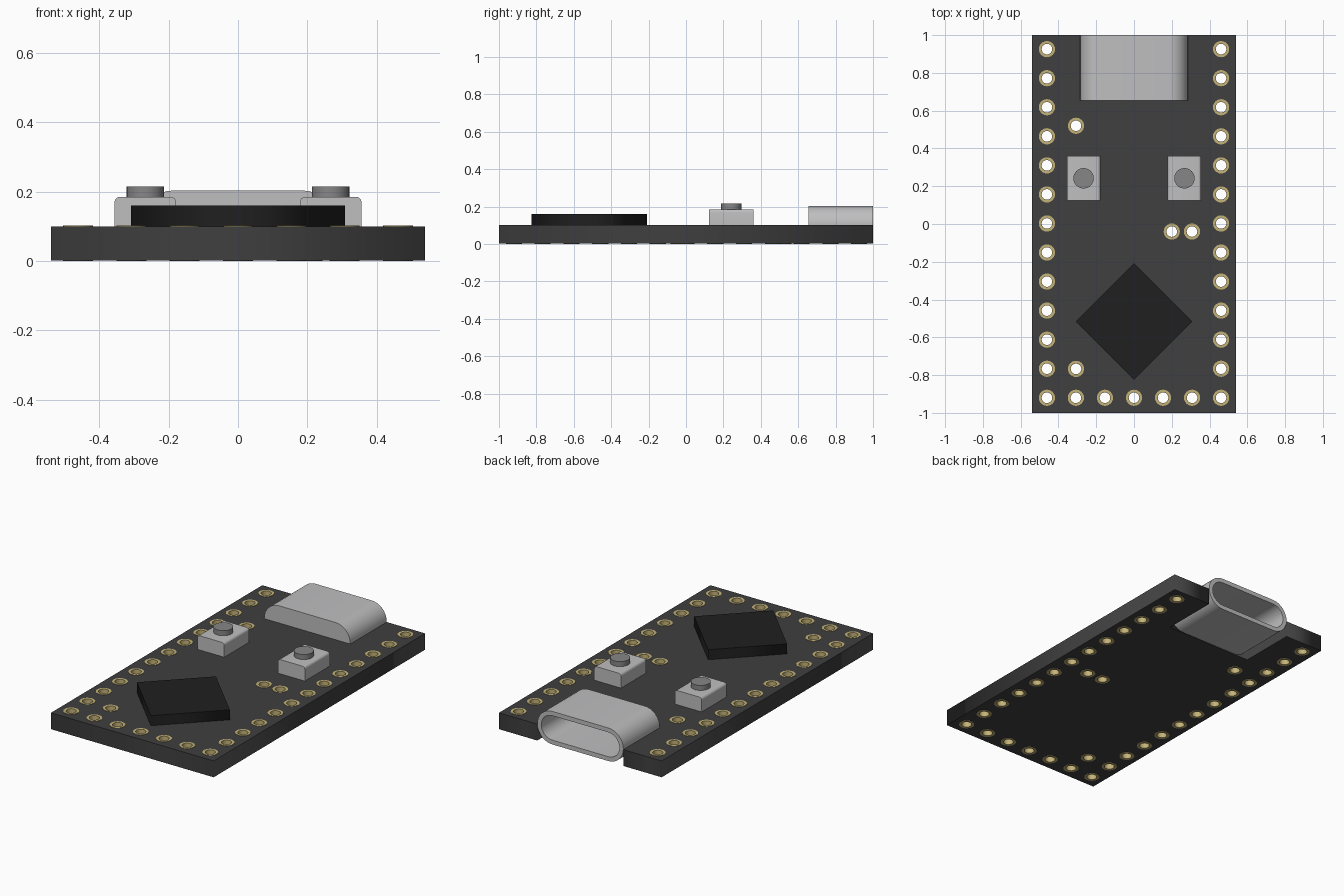
import bpy, bmesh, math
from mathutils import Matrix, Vector

if "Cube" in bpy.data.objects:
    bpy.data.objects.remove(bpy.data.objects["Cube"])


def material(name, rgb):
    m = bpy.data.materials.new(name)
    m.diffuse_color = (*rgb, 1)
    m.use_nodes = True
    m.node_tree.nodes["Principled BSDF"].inputs["Base Color"].default_value = m.diffuse_color
    return m


BOARD = material("board charcoal", (0.05, 0.05, 0.05))
CHIP = material("chip black", (0.014, 0.014, 0.014))
SILVER = material("light silver", (0.52, 0.52, 0.53))
CAP = material("button grey", (0.24, 0.24, 0.24))
GOLD = material("pad gold", (0.55, 0.45, 0.19))

TOP = 0.10


def finish(name, mesh, mat, smooth=False):
    mesh.materials.clear()
    mesh.materials.append(mat)
    ob = bpy.data.objects.new(name, mesh)
    bpy.context.scene.collection.objects.link(ob)
    if smooth:
        bpy.ops.object.select_all(action='DESELECT')
        ob.select_set(True)
        bpy.context.view_layer.objects.active = ob
        bpy.ops.object.shade_smooth_by_angle(angle=math.radians(35))
    return ob


def from_bmesh(name, bm, mat, smooth=False):
    bmesh.ops.recalc_face_normals(bm, faces=bm.faces)
    mesh = bpy.data.meshes.new(name)
    bm.to_mesh(mesh)
    bm.free()
    return finish(name, mesh, mat, smooth)


def circle(cx, cy, r, n=24):
    return [(cx + r * math.cos(2 * math.pi * i / n),
             cy + r * math.sin(2 * math.pi * i / n)) for i in range(n)]


def plate(name, loops, z0, z1, mat, smooth=False):
    """Extrude closed outlines; inner outlines become holes."""
    cu = bpy.data.curves.new(name, 'CURVE')
    cu.dimensions = '2D'
    cu.fill_mode = 'BOTH'
    cu.extrude = (z1 - z0) / 2
    for pts in loops:
        sp = cu.splines.new('POLY')
        sp.points.add(len(pts) - 1)
        for p, (x, y) in zip(sp.points, pts):
            p.co = (x, y, 0, 1)
        sp.use_cyclic_u = True
    tmp = bpy.data.objects.new("outline", cu)
    bpy.context.scene.collection.objects.link(tmp)
    bpy.context.view_layer.update()
    dg = bpy.context.evaluated_depsgraph_get()
    mesh = bpy.data.meshes.new_from_object(tmp.evaluated_get(dg))
    bpy.data.objects.remove(tmp)
    bm = bmesh.new()
    bm.from_mesh(mesh)
    bmesh.ops.remove_doubles(bm, verts=bm.verts, dist=1e-5)
    bmesh.ops.translate(bm, verts=bm.verts, vec=(0, 0, (z0 + z1) / 2))
    return from_bmesh(name, bm, mat, smooth)


# Pin positions: two long rows, the front row and four loose pins
PITCH = 0.1538
pins = [(s * 0.461, -0.92 + i * PITCH) for s in (-1, 1) for i in range(13)]
pins += [(i * PITCH, -0.92) for i in range(-2, 3)]
pins += [(-0.307, 0.52), (-0.307, -0.767), (0.2, -0.04), (0.307, -0.04)]

# Circuit board with a notch for the socket and all pin holes
W, N, NY = 0.539, 0.285, 0.655
outline = [(-W, -1), (W, -1), (W, 1), (N, 1), (N, NY), (-N, NY), (-N, 1), (-W, 1)]
plate("circuit_board", [outline] + [circle(x, y, 0.043) for x, y in pins],
      0.002, TOP, BOARD)

# Gold tubes lining the holes
rings = [circle(x, y, r) for x, y in pins for r in (0.043, 0.028)]
plate("pin_pads", rings, 0.0, TOP + 0.002, GOLD, True)

# Main chip, turned 45 degrees
plate("main_chip", [[(0.308, -0.517), (0, -0.209), (-0.308, -0.517), (0, -0.825)]],
      TOP, 0.16, CHIP)

# Socket shell: stadium profile, closed inside end, hollow outer end
R, ZC, SEG = 0.099, 0.104, 16


def stadium(r):
    pts = []
    for side, start in ((1, -90), (-1, 90)):
        for i in range(SEG + 1):
            a = math.radians(start + 180 * i / SEG)
            pts.append((side * (N - R) + r * math.cos(a), ZC + r * math.sin(a)))
    return pts


bm = bmesh.new()
rows = [[bm.verts.new((x, y, z)) for x, z in stadium(r)]
        for r, y in ((R, NY), (R, 1), (R - 0.026, 1), (R - 0.026, NY + 0.03))]
for a, b in zip(rows, rows[1:]):
    for i in range(len(a)):
        j = (i + 1) % len(a)
        bm.faces.new((a[i], a[j], b[j], b[i]))
bm.faces.new(rows[0])
bm.faces.new(rows[-1])
from_bmesh("socket_shell", bm, SILVER, True)

# Two push buttons: body rounded along its upper side edges, round cap
for side, label in ((-1, "left"), (1, "right")):
    c = Vector((side * 0.267, 0.242, 0))
    bm = bmesh.new()
    size = Matrix.Diagonal((0.178, 0.236, 0.085, 1))
    bmesh.ops.create_cube(bm, size=1, matrix=Matrix.Translation(
        c + Vector((0, 0, TOP + 0.0425))) @ size)
    edges = [e for e in bm.edges if all(v.co.z > 0.15 for v in e.verts)
             and abs(e.verts[0].co.y - e.verts[1].co.y) > 0.1]
    bmesh.ops.bevel(bm, geom=edges, offset=0.016, segments=4, profile=0.5,
                    affect='EDGES')
    from_bmesh(label + "_button_body", bm, SILVER, True)
    plate(label + "_button_cap", [circle(c.x, c.y, 0.054, 32)], 0.18, 0.215, CAP, True)
